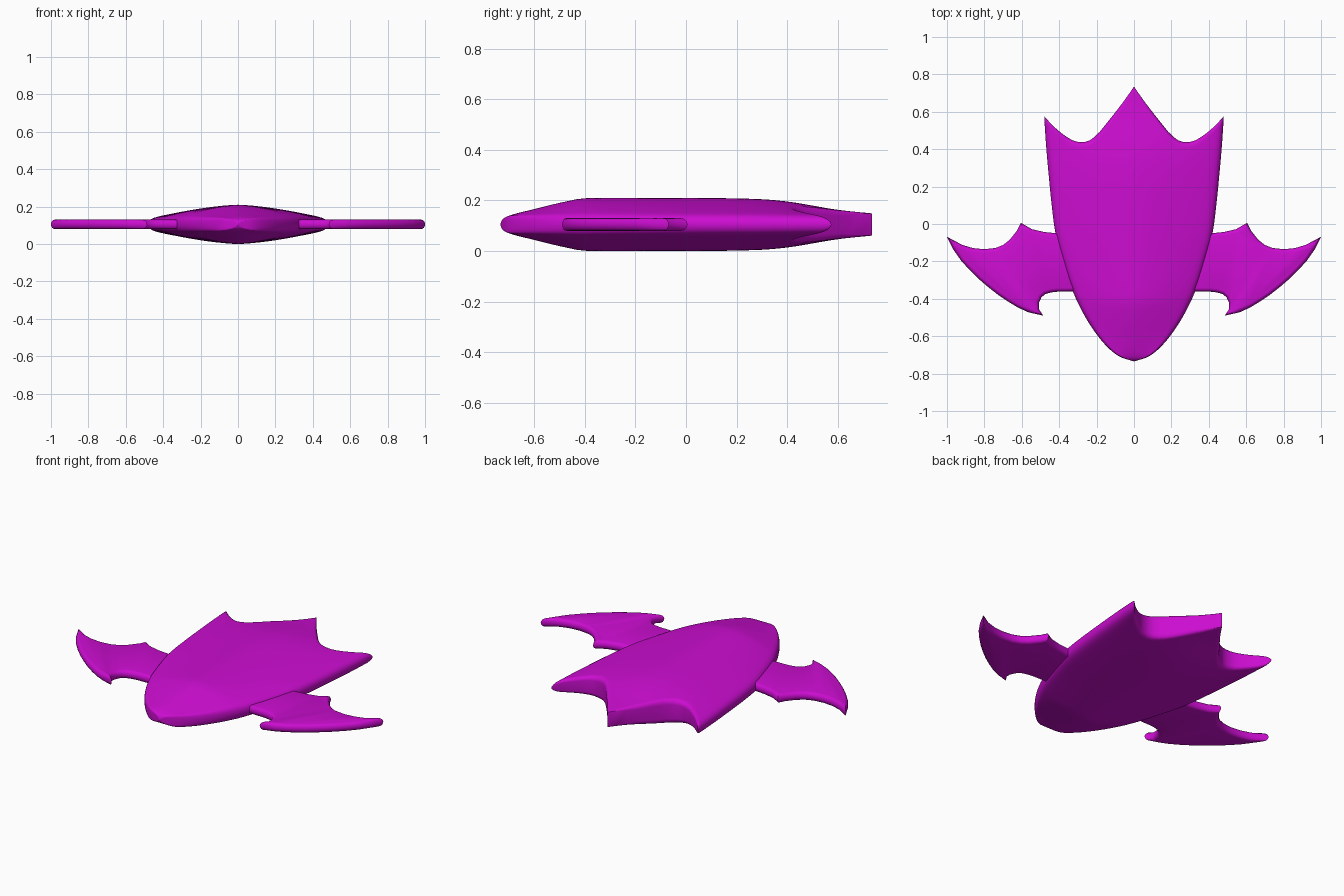
import bpy, bmesh, math
from mathutils import Vector

if "Cube" in bpy.data.objects:
    bpy.data.objects.remove(bpy.data.objects["Cube"])

ZC = 0.105  # mid-plane height

mat = bpy.data.materials.new("purple")
mat.diffuse_color = (0.6, 0.004, 0.63, 1)
mat.use_nodes = True
mat.node_tree.nodes["Principled BSDF"].inputs["Base Color"].default_value = mat.diffuse_color


def interp(pts, x):
    """Smooth monotone interpolation through (x, value) pairs."""
    n = len(pts)
    x = min(max(x, pts[0][0]), pts[-1][0])
    s = [(pts[i + 1][1] - pts[i][1]) / (pts[i + 1][0] - pts[i][0]) for i in range(n - 1)]

    def slope(i):
        if i == 0 or i == n - 1:
            return s[0] if i == 0 else s[-1]
        a, b = s[i - 1], s[i]
        return 0 if a * b <= 0 else 2 * a * b / (a + b)

    i = 0
    while i < n - 2 and x > pts[i + 1][0]:
        i += 1
    (x0, a), (x1, b) = pts[i], pts[i + 1]
    d = x1 - x0
    t = (x - x0) / d
    return (a * (2 * t**3 - 3 * t * t + 1) + b * (3 * t * t - 2 * t**3)
            + slope(i) * d * (t**3 - 2 * t * t + t) + slope(i + 1) * d * (t**3 - t * t))


def finish(bm, name, angle):
    bmesh.ops.remove_doubles(bm, verts=bm.verts, dist=1e-5)
    bmesh.ops.recalc_face_normals(bm, faces=bm.faces)
    me = bpy.data.meshes.new(name)
    bm.to_mesh(me)
    bm.free()
    ob = bpy.data.objects.new(name, me)
    bpy.context.collection.objects.link(ob)
    me.materials.append(mat)
    bpy.ops.object.select_all(action='DESELECT')
    ob.select_set(True)
    bpy.context.view_layer.objects.active = ob
    bpy.ops.object.shade_smooth_by_angle(angle=math.radians(angle))


# Body: half width and half thickness along y, scalloped tail edge along x
NOSE = -0.735
width = [(NOSE, 0), (-.71, .075), (-.66, .14), (-.59, .2), (-.48, .27), (-.36, .327), (-.2, .38),
         (-.05, .42), (.1, .44), (.25, .455), (.42, .47), (.575, .48), (.735, .487)]
thick = [(NOSE, 0), (-.728, .018), (-.71, .031), (-.6, .061), (-.47, .092), (-.4, .104),
         (-.3, .105), (.15, .104), (.3, .1), (.4, .091), (.5, .075), (.6, .058), (.735, .044)]
tail = [(0, .735), (.05, .662), (.1, .597), (.15, .535), (.2, .478), (.25, .443), (.28, .437),
        (.32, .442), (.36, .463), (.42, .51), (.48, .575)]


def body_point(u, t):
    au = min(1, abs(u))
    end = interp(tail, au * .48)
    y = NOSE + (end - NOSE) * (1 - math.cos(math.pi * t)) / 2
    mid = max(0, interp(thick, y))
    edge = min(.035, mid)
    h = (mid - edge) * (1 - au**1.6) + edge * math.sqrt(max(0, 1 - au**30))
    # soften the rim of the tail scallops, but not the centre spike
    s = min(1, max(0, (end - y) / .025))
    soft = .4 * min(1, au / .2)
    h *= 1 - soft * (1 - math.sqrt(max(0, 1 - (1 - s)**2)))
    return u * interp(width, y), y, h


NU, NT = 48, 50
bm = bmesh.new()
grid = [[body_point(-math.cos(math.pi * i / NU), j / NT) for i in range(NU + 1)]
        for j in range(NT + 1)]
top, bot = [[[bm.verts.new((x, y, ZC + k * h)) for x, y, h in row] for row in grid]
            for k in (1, -1)]
for g in (top, bot):
    for j in range(NT):
        for i in range(NU):
            bm.faces.new((g[j][i], g[j][i + 1], g[j + 1][i + 1], g[j + 1][i]))
for i in range(NU):
    bm.faces.new((top[NT][i], top[NT][i + 1], bot[NT][i + 1], bot[NT][i]))
finish(bm, "body", 45)

# Wings: outline plate with a rounded rim
outline = [(.3, -.05), (.41, -.05), (.48, -.043), (.545, -.028), (.605, .006), (.625, -.035),
           (.665, -.085), (.7, -.112), (.74, -.128), (.8, -.135), (.86, -.129), (.92, -.111),
           (1, -.068), (.965, -.138), (.925, -.195), (.88, -.245), (.83, -.294), (.78, -.337),
           (.725, -.38), (.67, -.417), (.62, -.447), (.565, -.472), (.485, -.49), (.508, -.455),
           (.508, -.42), (.495, -.392), (.475, -.375), (.445, -.366), (.41, -.362), (.3, -.36)]


def inset(pts, d):
    out = []
    for i, p in enumerate(pts):
        p = Vector(p)
        a = (p - Vector(pts[i - 1])).normalized()
        b = (Vector(pts[(i + 1) % len(pts)]) - p).normalized()
        na, nb = Vector((a.y, -a.x)), Vector((b.y, -b.x))
        n = (na + nb).normalized()
        out.append(p + n * d * min(1.5, 1 / max(n.dot(na), .1)))
    return out


def wing(side, name):
    bm = bmesh.new()
    rings = []
    for k in range(-4, 5):
        a = k * math.pi / 8
        pts = inset(outline, .02 * (1 - math.cos(a)))
        rings.append([bm.verts.new((side * p.x, p.y, ZC + .025 * math.sin(a))) for p in pts])
    n = len(outline)
    for r, s in zip(rings, rings[1:]):
        for i in range(n):
            j = (i + 1) % n
            bm.faces.new((r[i], r[j], s[j], s[i]))
    bm.faces.new(rings[0])
    bm.faces.new(rings[-1])
    finish(bm, name, 50)


wing(1, "right_wing")
wing(-1, "left_wing")
